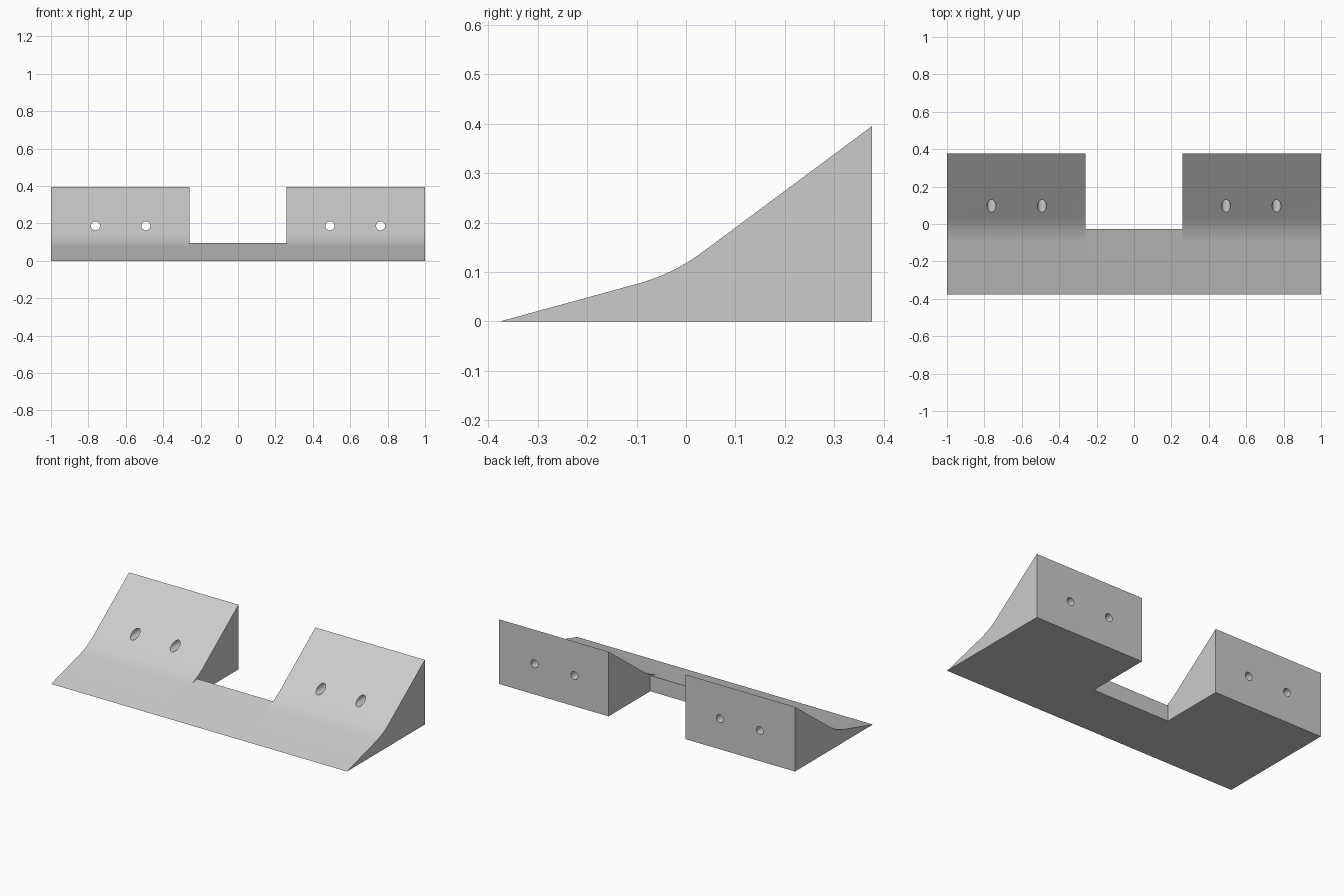
import bpy, bmesh, math
from mathutils import Vector

cube = bpy.data.objects.get("Cube")
if cube:
    bpy.data.objects.remove(cube, do_unlink=True)

grey = bpy.data.materials.new("light_grey")
grey.use_nodes = True
COLOUR = (0.6, 0.6, 0.6, 1)
grey.diffuse_color = COLOUR
grey.node_tree.nodes["Principled BSDF"].inputs["Base Color"].default_value = COLOUR

# Key side-profile points (y, z)
toe, bend, crest = Vector((-0.376, 0)), Vector((-0.026, 0.096)), Vector((0.376, 0.395))
HALF_GAP = 0.26
FILLET = 0.075


def prism(name, profile, x0, x1):
    """Extrude a y-z profile from x0 to x1."""
    bm = bmesh.new()
    face = bm.faces.new([bm.verts.new((x0, y, z)) for y, z in profile])
    grown = bmesh.ops.extrude_face_region(bm, geom=[face])["geom"]
    verts = [g for g in grown if isinstance(g, bmesh.types.BMVert)]
    bmesh.ops.translate(bm, verts=verts, vec=(x1 - x0, 0, 0))
    bmesh.ops.recalc_face_normals(bm, faces=bm.faces)
    mesh = bpy.data.meshes.new(name)
    bm.to_mesh(mesh)
    bm.free()
    mesh.materials.append(grey)
    obj = bpy.data.objects.new(name, mesh)
    bpy.context.collection.objects.link(obj)
    return obj


def combine(target, tool, operation):
    """Apply a boolean and discard its tool."""
    mod = target.modifiers.new(operation, "BOOLEAN")
    mod.operation, mod.object, mod.solver = operation, tool, "EXACT"
    bpy.context.view_layer.objects.active = target
    bpy.ops.object.modifier_apply(modifier=mod.name)
    bpy.data.objects.remove(tool, do_unlink=True)


# Rounded transition between the shallow and the steep slope
start = bend + (toe - bend).normalized() * FILLET
end = bend + (crest - bend).normalized() * FILLET
STEPS = 10
curve = [start * (1 - t) ** 2 + bend * 2 * t * (1 - t) + end * t ** 2
         for t in (i / STEPS for i in range(STEPS + 1))]
block_profile = [toe, *curve, crest, (crest.x, 0)]

# Front ramp strip joining the two tall blocks
body = prism("wedge_bracket", [toe, bend, (bend.x, 0)], -HALF_GAP, HALF_GAP)
for side in (-1, 1):
    block = prism("side_block", block_profile, *sorted((side * HALF_GAP, side)))
    combine(body, block, "UNION")

# Two through holes in each block
for side in (-1, 1):
    for x in (0.492, 0.762):
        bpy.ops.mesh.primitive_cylinder_add(
            vertices=32, radius=0.024, depth=1.2,
            location=(side * x, 0, 0.187), rotation=(math.pi / 2, 0, 0))
        drill = bpy.context.object
        drill.hide_render = True
        drill.data.materials.append(grey)
        combine(body, drill, "DIFFERENCE")

bpy.ops.object.select_all(action="DESELECT")
body.select_set(True)
bpy.context.view_layer.objects.active = body
bpy.ops.object.shade_smooth_by_angle(angle=math.radians(20))
